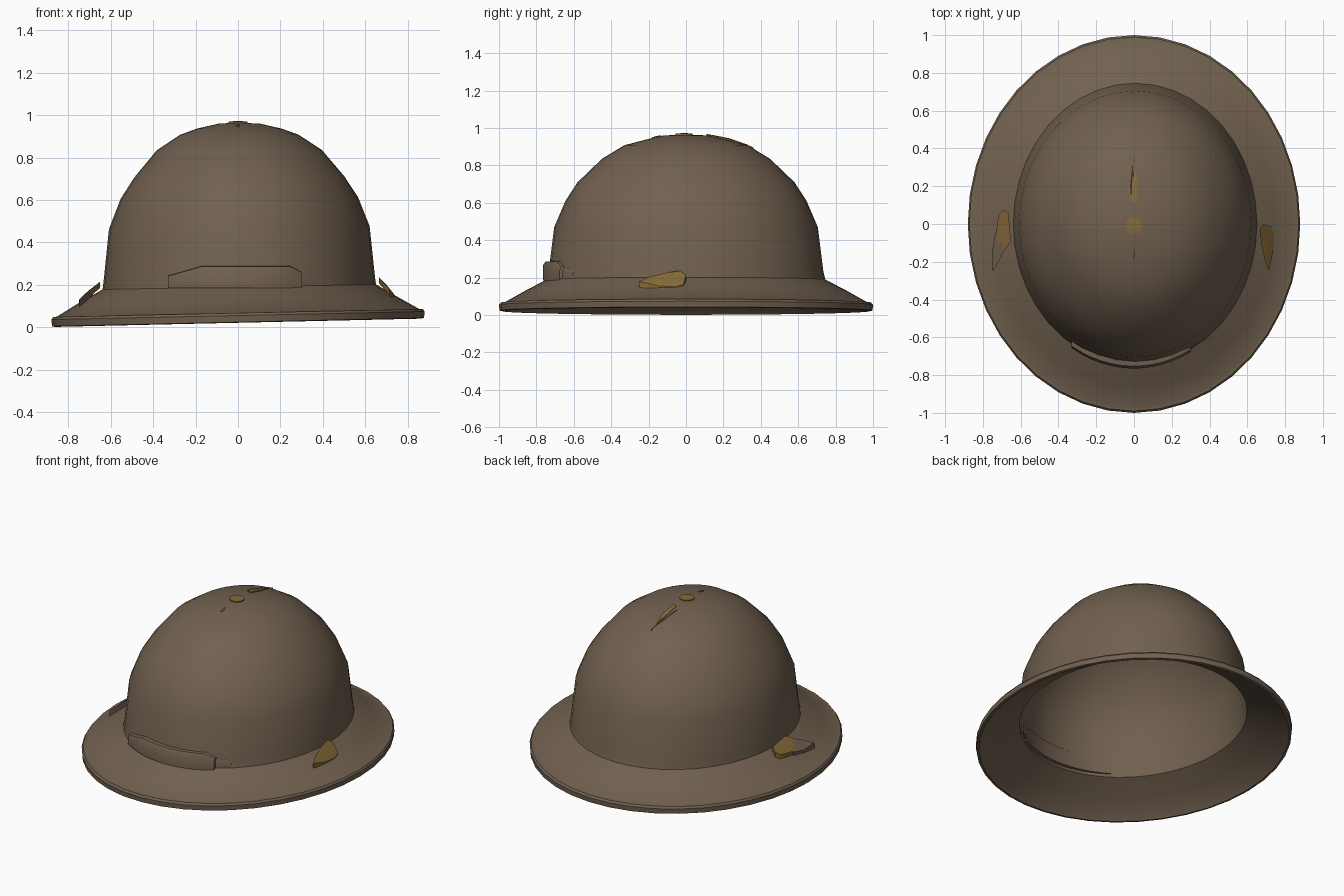
import bpy, bmesh, math

if "Cube" in bpy.data.objects:
    bpy.data.objects.remove(bpy.data.objects["Cube"])

def material(name, rgb):
    m = bpy.data.materials.new(name)
    m.diffuse_color = (*rgb, 1)
    m.use_nodes = True
    m.node_tree.nodes["Principled BSDF"].inputs["Base Color"].default_value = m.diffuse_color
    return m

BROWN = material("khaki brown", (0.165, 0.119, 0.079))
BRASS = material("dull brass", (0.235, 0.142, 0.040))

def finish(name, bm, mat, angle=35):
    bmesh.ops.recalc_face_normals(bm, faces=bm.faces)
    me = bpy.data.meshes.new(name)
    bm.to_mesh(me)
    bm.free()
    me.materials.append(mat)
    for p in me.polygons:
        p.use_smooth = True
    me.set_sharp_from_angle(angle=math.radians(angle))
    ob = bpy.data.objects.new(name, me)
    bpy.context.collection.objects.link(ob)
    return ob

def tilt(x, z):
    # the brim leans down slightly to the left; fades out up the dome
    return z + 0.023 * x * max(0, 1 - z / 0.95)

# half width, half length, height of each ring
DOME = [(0.645, 0.745, 0.19), (0.64, 0.735, 0.23), (0.615, 0.705, 0.47),
        (0.56, 0.645, 0.61), (0.495, 0.58, 0.71), (0.39, 0.45, 0.835),
        (0.28, 0.33, 0.908), (0.20, 0.22, 0.937), (0.10, 0.12, 0.96)]
APEX = 0.966
OUTER = [(0.863, 0.98, 0.021), (0.878, 0.997, 0.024), (0.88, 1.0, 0.055),
         (0.872, 0.99, 0.067), (0.855, 0.97, 0.068), (0.75, 0.86, 0.13)] + DOME
T = 0.018
INNER = [(0.85, 0.965, 0.036), (0.74, 0.85, 0.105), (0.63, 0.725, 0.172)] + \
        [(a - T, b - T, c - T * (c > 0.5)) for a, b, c in DOME[1:]]

# helmet shell: one continuous skin, outside and inside
N = 40
bm = bmesh.new()

def ring(a, b, z):
    cx = 0.006 if z > 0.15 else 0
    out = []
    for i in range(N):
        t = 2 * math.pi * i / N
        x = a * math.cos(t)
        out.append(bm.verts.new((x + cx, b * math.sin(t), tilt(x, z))))
    return out

outer = [ring(*r) for r in OUTER]
inner = [ring(*r) for r in INNER]
pairs = list(zip(outer, outer[1:])) + list(zip(inner, inner[1:])) + [(outer[0], inner[0])]
for lo, hi in pairs:
    for i in range(N):
        j = (i + 1) % N
        bm.faces.new((lo[i], lo[j], hi[j], hi[i]))
for top, z in ((outer[-1], APEX), (inner[-1], APEX - T)):
    tip = bm.verts.new((0, 0, z))
    for i in range(N):
        bm.faces.new((top[i], top[(i + 1) % N], tip))
finish("helmet_shell", bm, BROWN, 28)

def plate(name, pts, height, thick, mat):
    """Flat outline in x,y lifted onto a height rule and thickened downward."""
    bm = bmesh.new()
    cx = sum(p[0] for p in pts) / len(pts)
    cy = sum(p[1] for p in pts) / len(pts)
    layers = []
    for d in (0, thick):
        loop = [bm.verts.new((x, y, height(x, y) - d)) for x, y in pts]
        c = bm.verts.new((cx, cy, height(cx, cy) - d + (0.004 if d == 0 else 0)))
        layers.append(loop)
        for i in range(len(loop)):
            bm.faces.new((loop[i], loop[(i + 1) % len(loop)], c))
    a, b = layers
    for i in range(len(a)):
        j = (i + 1) % len(a)
        bm.faces.new((a[i], a[j], b[j], b[i]))
    return finish(name, bm, mat)

# brass side fittings lying on the brim, each with a brown lip underneath
right = [(0.665, -0.03), (0.685, 0.0), (0.73, -0.015), (0.74, -0.06),
         (0.735, -0.15), (0.715, -0.25), (0.695, -0.20), (0.675, -0.11)]
left = [(-0.715, 0.05), (-0.695, 0.075), (-0.665, 0.06), (-0.652, -0.09),
        (-0.70, -0.16), (-0.745, -0.245), (-0.735, -0.13), (-0.725, 0.0)]
plate("right_fitting", right, lambda x, y: 0.243 - (x - 0.66) * 1.15, 0.03, BRASS)
plate("left_fitting", left, lambda x, y: 0.207 - (-x - 0.66) * 0.85, 0.03, BRASS)
plate("left_fitting_lip", [(-0.685, -0.06), (-0.70, -0.17), (-0.748, -0.25), (-0.75, -0.14), (-0.735, -0.05)],
      lambda x, y: 0.192 - (-x - 0.68) * 0.9, 0.035, BROWN)

def dome_z(y):
    """Height of the dome along its centre line."""
    pts = [(0, APEX)] + [(b, z) for a, b, z in reversed(DOME)]
    for (b0, z0), (b1, z1) in zip(pts, pts[1:]):
        if b0 <= abs(y) <= b1:
            return z0 + (z1 - z0) * (abs(y) - b0) / (b1 - b0)
    return 0.2

# crown button and slivers of brass along the crest
button = [(0.045 * math.cos(i * math.pi / 6), -0.01 + 0.045 * math.sin(i * math.pi / 6))
          for i in range(12)]
plate("crown_button", button, lambda x, y: 0.970, 0.015, BRASS)
crest = [(0, 0.36), (0.008, 0.28), (0.02, 0.21), (0.012, 0.11), (-0.015, 0.12), (-0.014, 0.2), (-0.006, 0.29)]
plate("crest_sliver", crest, lambda x, y: dome_z(y) + 0.007, 0.02, BRASS)
plate("crest_edge", [(-0.004, 0.33), (-0.012, 0.2), (-0.015, 0.12), (-0.035, 0.15), (-0.022, 0.24)],
      lambda x, y: dome_z(y) + 0.004, 0.02, BROWN)
plate("crest_chip", [(0, -0.13), (0.01, -0.16), (0, -0.185), (-0.01, -0.16)],
      lambda x, y: dome_z(y) + 0.003, 0.012, BRASS)

def band(name, x0, x1, top_rule, z0, out, steps):
    """Raised curved band wrapped round the front of the dome."""
    bm = bmesh.new()
    rows = []
    for i in range(steps + 1):
        x = x0 + (x1 - x0) * i / steps
        y = -math.sqrt(1 - (x / 0.645) ** 2)
        z1 = top_rule(i / steps)
        sect = [(0.70, z0), (0.735 + out, z0), (0.735 + out, z1 - 0.025),
                (0.722 + out, z1 - 0.004), (0.70, z1)]
        rows.append([bm.verts.new((x, y * r, z)) for r, z in sect])
    for a, b in zip(rows, rows[1:]):
        for k in range(5):
            m = (k + 1) % 5
            bm.faces.new((a[k], a[m], b[m], b[k]))
    bm.faces.new(rows[0])
    bm.faces.new(rows[-1])
    return finish(name, bm, BROWN)

# front badge band and the small strap end beside it
band("front_band", -0.33, 0.30, lambda t: 0.245 + 0.045 * min(1, 4 * t, 8 * (1 - t) + 0.4), 0.185, 0.03, 12)
band("strap_end", 0.29, 0.375, lambda t: 0.262 - 0.02 * t, 0.20, 0.012, 3)
